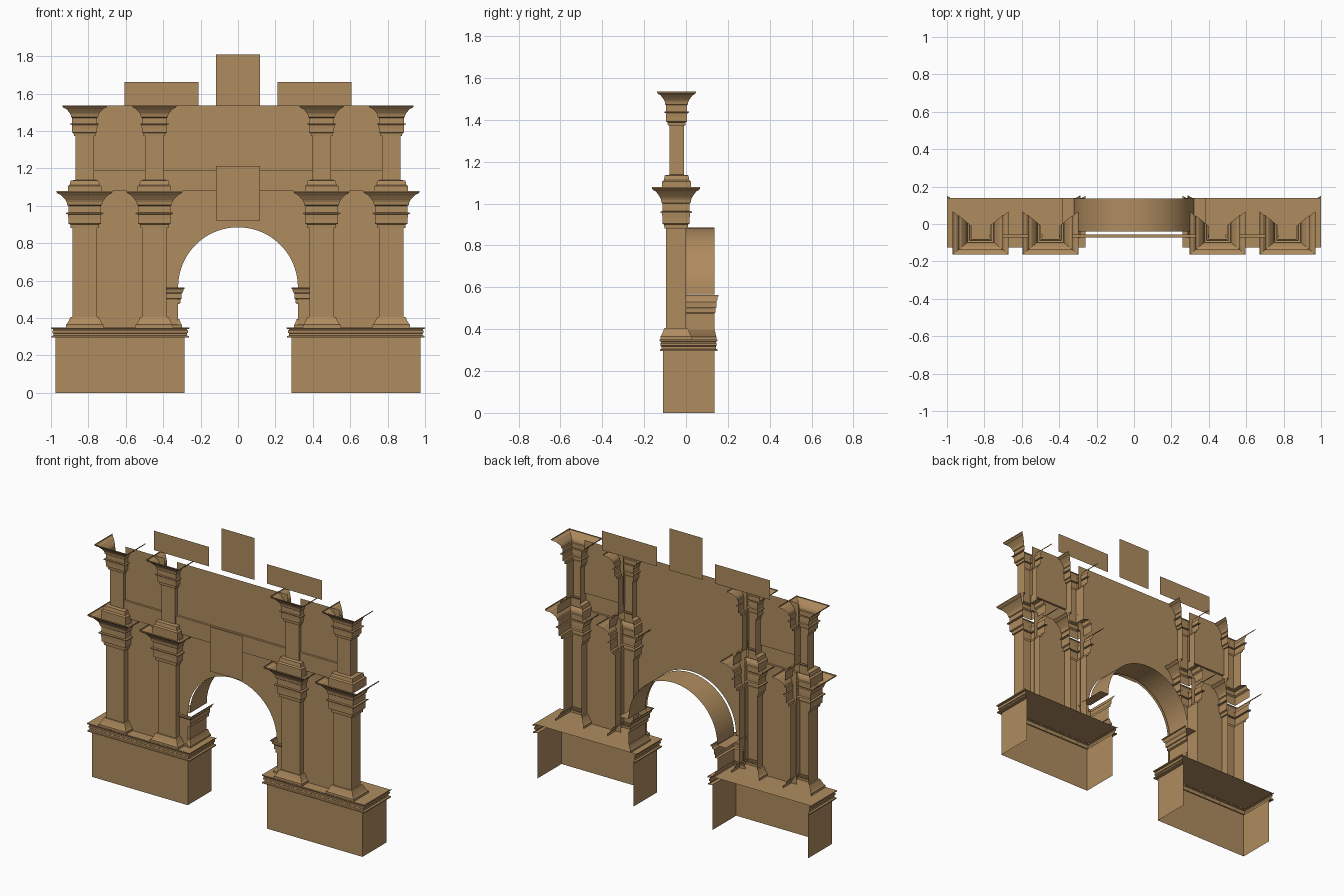
import bpy, math

cube = bpy.data.objects.get("Cube")
if cube:
    bpy.data.objects.remove(cube)

stone = bpy.data.materials.new("warm_sandstone")
stone.use_nodes = True
colour = (0.43, 0.262, 0.114, 1)
stone.diffuse_color = colour
stone.node_tree.nodes["Principled BSDF"].inputs["Base Color"].default_value = colour


def build(name, verts, faces, mirror=True, smooth=False):
    mesh = bpy.data.meshes.new(name)
    mesh.from_pydata(verts, [], faces)
    mesh.materials.append(stone)
    for p in mesh.polygons:
        p.use_smooth = smooth
    obj = bpy.data.objects.new(name, mesh)
    bpy.context.scene.collection.objects.link(obj)
    if mirror:
        obj.modifiers.new("Mirror", 'MIRROR')
    return obj


def sweep(name, profile, path):
    """Sweep (z, offset) rows along path points (x, y, x push, y push)."""
    n = len(path)
    verts = [(x + px * o, y + py * o, z) for z, o in profile for x, y, px, py in path]
    faces = [(r * n + i, r * n + i + 1, (r + 1) * n + i + 1, (r + 1) * n + i)
             for r in range(len(profile) - 1) for i in range(n - 1)]
    return build(name, verts, faces)


def three_sides(x0, x1, y0, y1, k=1.0):
    """Open-backed rectangle whose corners are mitred outwards."""
    return [(x0, y1, -1, k), (x0, y0, -1, -k), (x1, y0, 1, -k), (x1, y1, 1, k)]


def panel(name, x0, x1, z0, z1, y, mirror=True):
    verts = [(x0, y, z0), (x1, y, z0), (x1, y, z1), (x0, y, z1)]
    return build(name, verts, [(0, 1, 2, 3)], mirror)


def ledge(name, x0, x1, y0, y1, z, mirror=True):
    verts = [(x0, y0, z), (x1, y0, z), (x1, y1, z), (x0, y1, z)]
    return build(name, verts, [(0, 1, 2, 3)], mirror)


# Mouldings as (height, projection)
BASE = [(0, .035), (.015, .035), (.02, .028), (.035, .02), (.052, .012), (.055, .01), (.055, 0)]
UPPER_BASE = [(0, .041), (.055, .041), (.062, .031), (.085, .026), (.088, 0)]
CAPITAL = [(0, 0), (0, .010), (.02, .012), (.024, .022), (.05, .022), (.074, .024),
           (.076, .035), (.082, .035), (.084, .022), (.12, .022), (.124, .028), (.14, .031),
           (.152, .038), (.168, .052), (.18, .064), (.184, .076), (.192, .085), (.2, .085)]
CORNICE = [(.295, 0), (.295, .023), (.303, .023), (.306, .012), (.318, .012), (.321, .018),
           (.332, .018), (.335, .013), (.341, .013), (.343, .025), (.35, .025)]
IMPOST = [(.475, 0), (.48, .012), (.5, .012), (.503, .018), (.53, .018),
          (.54, .026), (.555, .03), (.557, .035), (.563, .035)]


def pillar(name, x, half, y0, y1, z0, z1, base, scale, k):
    path = three_sides(x - half, x + half, y0, y1, k)
    profile = [(z0 + z, o) for z, o in base]
    profile += [(z1 + z * scale, o * scale) for z, o in CAPITAL]
    sweep(name, profile, path)


# Pedestals with moulded cornice and top slab
base_path = three_sides(.285, .975, -.11, .135, .65)
sweep("pedestal", [(0, 0), (.295, 0)], base_path)
sweep("pedestal_cornice", CORNICE, base_path)
ledge("pedestal_top", .26, 1, -.126, .14, .35)

# Two storeys of open-backed pillars
for label, x in (("inner", .447), ("outer", .82)):
    pillar(label + "_lower_pillar", x, .065, -.095, 0, .35, .88, BASE, 1, .8)
    pillar(label + "_upper_pillar", x, .049, -.08, -.01, 1.05, 1.372, UPPER_BASE, .82, .83)

# Tall arch wall, with the vault set just behind it
R, SPRING, WALL_Y, VAULT_Y, BACK_Y = .32, .565, -.057, -.04, .135
TOP = 1.535
arc = [(R * math.sin(i * math.pi / 40), SPRING + R * math.cos(i * math.pi / 40)) for i in range(21)]
outline = [(0, TOP)] + arc + [(R, .35), (.385, .35), (.385, 1.08), (.4, 1.08), (.4, TOP)]
build("arch_wall", [(x, WALL_Y, z) for x, z in outline], [tuple(range(len(outline)))])
n = len(arc)
build("arch_vault", [(x, y, z) for y in (VAULT_Y, BACK_Y) for x, z in arc],
      [(i, i + 1, n + i + 1, n + i) for i in range(n - 1)], smooth=True)

# Arch piers: base, jamb and impost in one moulding
pier_path = [(.385, VAULT_Y, 0, -1), (R, VAULT_Y, -1, -1), (R, BACK_Y, -1, .55)]
sweep("arch_pier", [(.35 + z * .8, o * .6) for z, o in BASE] + IMPOST, pier_path)
ledge("arch_pier_top", R, .385, VAULT_Y, .14, .563)

# Wall panels between pillars
BAND_Y = -.071
panel("lower_side_wall", .51, .757, .35, 1.08, WALL_Y)
panel("attic_wall_side", .49, .772, 1.19, TOP, WALL_Y)
for label, x0, x1, mirror in (("side", .49, .772, True), ("centre", -.4, .4, False)):
    panel("attic_band_" + label, x0, x1, 1.08, 1.19, BAND_Y, mirror)
    for part, z in (("top", 1.19), ("bottom", 1.08)):
        ledge("attic_band_" + part + "_" + label, x0, x1, BAND_Y, WALL_Y, z, mirror)

# Keystone plate in front and crowning plates set back
panel("keystone", -.118, .118, .922, 1.213, -.12, False)
panel("centre_crest", -.118, .118, TOP, 1.808, 0, False)
panel("side_crest", .21, .607, TOP, 1.662, 0)
